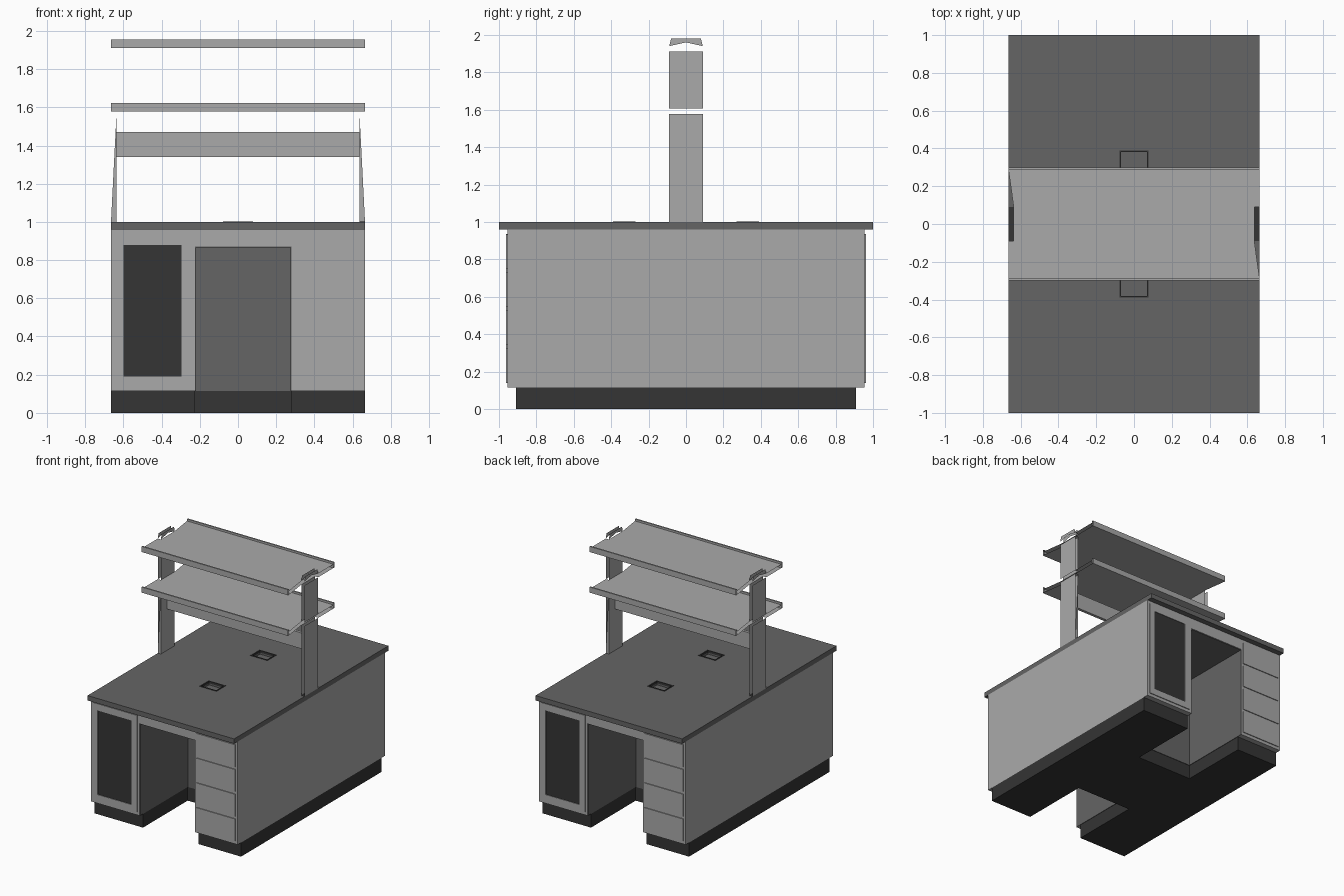
import bpy, bmesh
from mathutils import Vector

if "Cube" in bpy.data.objects:
    bpy.data.objects.remove(bpy.data.objects["Cube"])


def material(name, value):
    m = bpy.data.materials.new(name)
    m.use_nodes = True
    colour = (value, value, value, 1)
    m.diffuse_color = colour
    node = m.node_tree.nodes["Principled BSDF"]
    node.inputs["Base Color"].default_value = colour
    node.inputs["Roughness"].default_value = 0.8
    return m


light = material("light grey laminate", 0.40)
mid = material("medium grey worktop", 0.13)
dark = material("dark charcoal", 0.035)

W, FRONT, INNER = 0.665, 0.955, 0.33   # half width, cabinet face, knee space back
KNEE_L, KNEE_R = -0.225, 0.28          # knee space sides
PLINTH, BODY = 0.115, 0.96             # plinth and cabinet tops


def finish(name, bm, mat, turn=1):
    """Make an object; turn=-1 spins the part half way round z."""
    for v in bm.verts:
        v.co.x *= turn
        v.co.y *= turn
    me = bpy.data.meshes.new(name)
    bm.to_mesh(me)
    bm.free()
    me.materials.append(mat)
    ob = bpy.data.objects.new(name, me)
    bpy.context.scene.collection.objects.link(ob)
    return ob


def box(name, x, y, z, mat, turn=1, open_axes=""):
    """Box from ranges; faces along open_axes are left out."""
    bm = bmesh.new()
    bmesh.ops.create_cube(bm, size=1)
    for v in bm.verts:
        v.co = Vector([a + (b - a) * (c + 0.5) for (a, b), c in zip((x, y, z), v.co)])
    bm.normal_update()
    gone = [f for f in bm.faces if any(abs(f.normal["xyz".index(a)]) > 0.5 for a in open_axes)]
    if gone:
        bmesh.ops.delete(bm, geom=gone, context="FACES")
    return finish(name, bm, mat, turn)


def sheet(name, points, mat, normal, turn=1):
    """One flat face that looks along the given normal."""
    bm = bmesh.new()
    f = bm.faces.new([bm.verts.new(p) for p in points])
    f.normal_update()
    if f.normal.dot(Vector(normal)) < 0:
        f.normal_flip()
    return finish(name, bm, mat, turn)


# Worktop with two cable openings
worktop = box("worktop", (-W, W), (-1, 1), (BODY, 1), mid)
centre = box("centre_cabinet", (-W, W), (-INNER, INNER), (PLINTH, BODY), light)
box("centre_plinth", (-W, W), (-INNER, INNER), (0, PLINTH), dark)

# Each half of the desk is the other one turned half way round
for turn, side in ((1, "front"), (-1, "back")):
    hole = box(side + "_opening_cutter", (-0.07, 0.07), (-0.385, -0.275), (0.97, 1.1), mid, turn)
    hole.hide_render = True
    hole.hide_viewport = True
    cut = worktop.modifiers.new(side + "_opening", "BOOLEAN")
    cut.operation, cut.object, cut.solver = "DIFFERENCE", hole, "EXACT"

    # Rim around the cable opening
    for n, x, y in (("left", (-0.078, -0.068), (-0.39, -0.27)), ("right", (0.068, 0.078), (-0.39, -0.27)),
                    ("near", (-0.068, 0.068), (-0.39, -0.38)), ("far", (-0.068, 0.068), (-0.28, -0.27))):
        box(f"{side}_opening_rim_{n}", x, y, (0.985, 1.003), dark, turn)

    # Pedestals, plinths and the rail above the knee space
    for n, x in (("door", (-W, KNEE_L)), ("drawer", (KNEE_R, W))):
        box(f"{side}_{n}_pedestal", x, (-FRONT, -INNER), (PLINTH, BODY), light, turn)
        box(f"{side}_{n}_plinth", x, (-0.91, -INNER), (0, PLINTH), dark, turn)
    box(side + "_knee_rail", (KNEE_L, KNEE_R), (-FRONT, -INNER), (0.87, BODY), light, turn)

    # Knee space lining
    t, z = 0.004, (PLINTH, 0.87)
    depth = (-FRONT + t, -INNER)
    box(side + "_knee_back", (KNEE_L, KNEE_R), (-INNER - t, -INNER), z, mid, turn)
    box(side + "_knee_side_door", (KNEE_L, KNEE_L + t), depth, z, mid, turn)
    box(side + "_knee_side_drawer", (KNEE_R - t, KNEE_R), depth, z, mid, turn)
    box(side + "_knee_ceiling", (KNEE_L, KNEE_R), depth, (0.87 - t, 0.87), mid, turn)

    # Glazed door
    face = (-FRONT - 0.007, -FRONT)
    x0, x1, g0, g1 = -0.645, -0.245, -0.6, -0.295
    box(side + "_door_stile_outer", (x0, g0), face, (0.14, 0.935), light, turn)
    box(side + "_door_stile_inner", (g1, x1), face, (0.14, 0.935), light, turn)
    box(side + "_door_rail_bottom", (g0, g1), face, (0.14, 0.19), light, turn)
    box(side + "_door_rail_top", (g0, g1), face, (0.88, 0.935), light, turn)
    box(side + "_door_glass", (g0, g1), (-FRONT - 0.003, -FRONT), (0.19, 0.88), dark, turn)

    # Drawer fronts
    for i in range(4):
        z0 = 0.14 + i * 0.203
        box(f"{side}_drawer_{i + 1}", (0.295, 0.645), face, (z0, z0 + 0.183), light, turn)

# Shelf posts: outer and inner skins, interrupted by the shelves
SHELVES, SLAB, PW, PIN = (1.577, 1.91), 0.03, 0.09, 0.637
for turn, side in ((1, "right"), (-1, "left")):
    for n, z in (("lower", (1, SHELVES[0])), ("upper", (SHELVES[0] + SLAB, SHELVES[1]))):
        box(f"{side}_post_{n}", (PIN, W), (-PW, PW), z, light, turn, "yz")
    for n, x, d in (("outer", W, 1), ("inner", PIN, -1)):
        cap = [(x, -PW, 1.94), (x, -0.08, 1.98), (x, 0.08, 1.98), (x, PW, 1.94), (x, 0, 1.96)]
        sheet(f"{side}_post_cap_{n}", cap, light, (d, 0, 0), turn)
    sheet(side + "_post_gusset", [(W, PW, 1), (PIN, PW, 1), (PIN, PW, 1.55)], light, (0, 1, 0), turn)
    box(side + "_post_foot", (PIN, W), (-PW, PW), (1, 1.002), dark, turn)

# Shelves notched around the posts, with raised front and back lips
half = [(W, -0.29), (PIN, -PW), (PIN, PW), (W, PW), (W, 0.29)]
outline = half + [(-x, -y) for x, y in half]
for n, z in zip(("lower", "upper"), SHELVES):
    for s, h, d in (("top", z + SLAB, 1), ("underside", z, -1)):
        sheet(f"{n}_shelf_{s}", [(x, y, h) for x, y in outline], light, (0, 0, d))
    for turn, side in ((1, "front"), (-1, "back")):
        box(f"{n}_shelf_{side}_lip", (-W, W), (-0.3, -0.288), (z, z + 0.046), light, turn, "x")

# Service panel between the posts
box("service_panel", (-PIN, PIN), (-0.012, 0.012), (1.34, 1.47), light)
